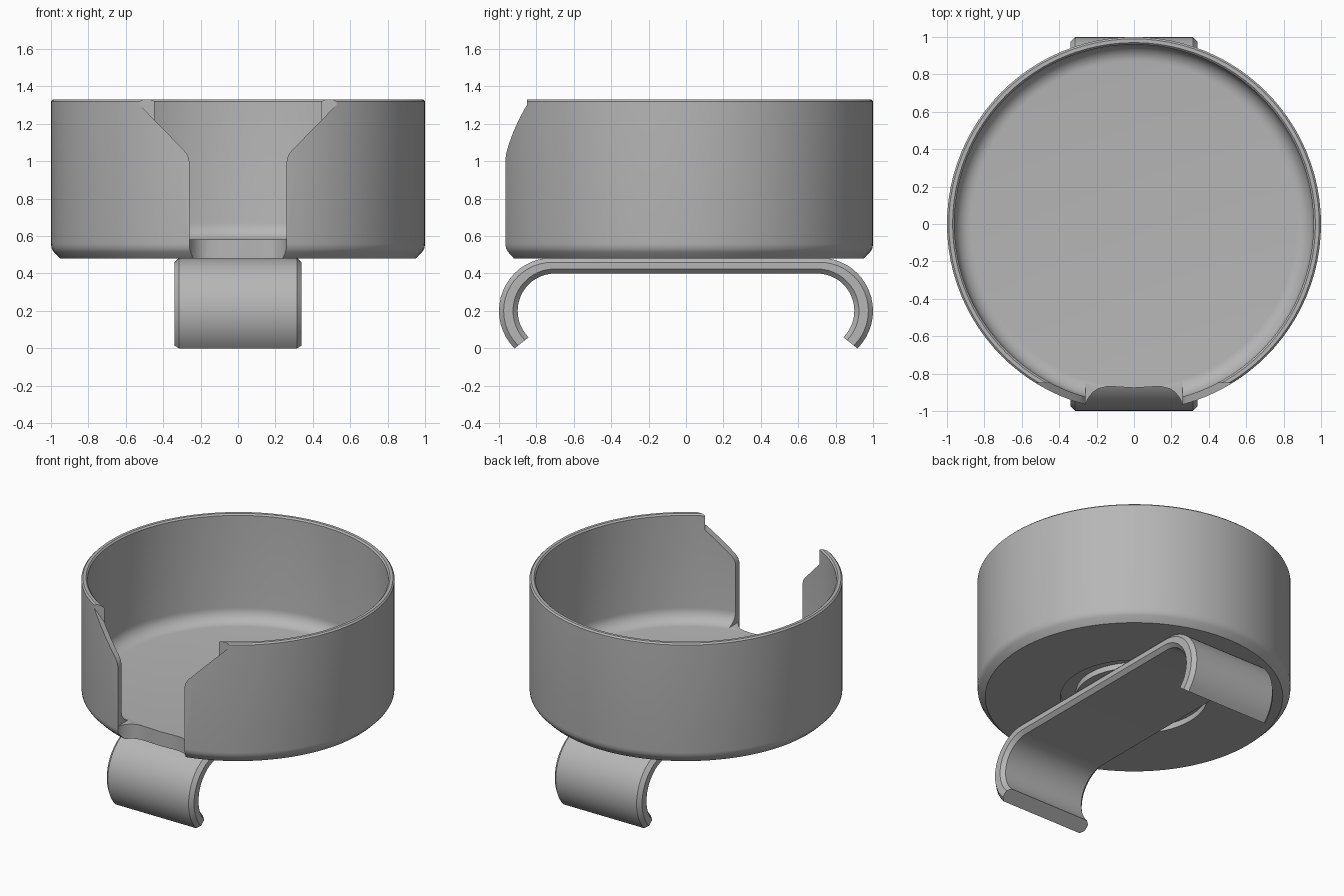
import bpy, bmesh, math
from mathutils import Vector, Matrix

if "Cube" in bpy.data.objects:
    bpy.data.objects.remove(bpy.data.objects["Cube"], do_unlink=True)

GREY = (0.47, 0.47, 0.47, 1)
grey = bpy.data.materials.new("plain_grey")
grey.use_nodes = True
grey.diffuse_color = GREY
grey.node_tree.nodes["Principled BSDF"].inputs["Base Color"].default_value = GREY


def finish(bm, name):
    bmesh.ops.recalc_face_normals(bm, faces=bm.faces)
    mesh = bpy.data.meshes.new(name)
    bm.to_mesh(mesh)
    bm.free()
    mesh.materials.append(grey)
    obj = bpy.data.objects.new(name, mesh)
    bpy.context.collection.objects.link(obj)
    return obj


def smooth(obj, degrees):
    bpy.ops.object.select_all(action='DESELECT')
    obj.select_set(True)
    bpy.context.view_layer.objects.active = obj
    bpy.ops.object.shade_smooth_by_angle(angle=math.radians(degrees))


def arc(cx, cz, r, start, end, steps):
    angles = [math.radians(start + (end - start) * i / steps) for i in range(steps + 1)]
    return [(cx + r * math.cos(a), cz + r * math.sin(a)) for a in angles]


def lathe(name, profile, steps=96):
    bm = bmesh.new()
    verts = [bm.verts.new((r, 0, z)) for r, z in profile]
    edges = [bm.edges.new(pair) for pair in zip(verts, verts[1:])]
    bmesh.ops.spin(bm, geom=verts + edges, cent=(0, 0, 0), axis=(0, 0, 1),
                   angle=math.tau, steps=steps)
    bmesh.ops.remove_doubles(bm, verts=bm.verts, dist=0.0005)
    return finish(bm, name)


def prism(name, points, offset):
    bm = bmesh.new()
    face = bm.faces.new([bm.verts.new(p) for p in points])
    new = bmesh.ops.extrude_face_region(bm, geom=[face])["geom"]
    bmesh.ops.translate(bm, vec=offset, verts=[v for v in new if isinstance(v, bmesh.types.BMVert)])
    return finish(bm, name)


def cut(obj, cutter):
    mod = obj.modifiers.new("cut", 'BOOLEAN')
    mod.operation = 'DIFFERENCE'
    mod.solver = 'EXACT'
    mod.object = cutter
    bpy.context.view_layer.objects.active = obj
    bpy.ops.object.modifier_apply(modifier=mod.name)
    bpy.data.objects.remove(cutter, do_unlink=True)


def mirrored(half):
    return half + [(-x, v) for x, v in reversed(half) if x > 0]


# Round cup: ring groove underneath, rounded foot, bevelled rim, filleted floor
profile = [(0, 0.48), (0.37, 0.48), (0.37, 0.52), (0.47, 0.52), (0.47, 0.48), (0.95, 0.48)]
profile += [(0.985, 0.515), (0.997, 0.535), (1, 0.56), (1, 1.32), (0.99, 1.33),
            (0.97, 1.33), (0.96, 1.32)]
profile += arc(0.87, 0.67, 0.09, 0, -90, 8) + [(0, 0.58)]
cup = lathe("cup", profile)

# Front opening that flares towards the rim
opening = mirrored([(0.26, 0.582), (0.26, 1.0), (0.268, 1.03), (0.285, 1.055), (0.52, 1.295),
                    (0.55, 1.318), (0.6, 1.331), (0.6, 1.4)])
cut(cup, prism("opening_cutter", [(x, -1.2, z) for x, z in opening], (0, 0.35, 0)))

# Scooped lip in the floor below the opening
lip = mirrored([(0.26, -1.2), (0.26, -0.965), (0.245, -0.93), (0.22, -0.9), (0.19, -0.88),
                (0.15, -0.87), (0.1, -0.87), (0, -0.876)])
cut(cup, prism("lip_cutter", [(x, y, 0.4) for x, y in lip], (0, 0, 0.195)))
smooth(cup, 30)

# Spring clip: a chamfered strip swept along a flat top with two curled ends
outer = arc(0.716, 0.2, 0.284, -45, 90, 18)
inner = arc(0.70, 0.2, 0.2, -45, 90, 18)
outer += [(-y, z) for y, z in reversed(outer)]
inner += [(-y, z) for y, z in reversed(inner)]
HALF, CHAMFER = 0.34, 0.025
bm = bmesh.new()
rings = []
for o, i in zip(outer, inner):
    o, i = Vector((0, *o)), Vector((0, *i))
    t = CHAMFER / (o - i).length
    section = [(HALF - CHAMFER, 0), (HALF, t), (HALF, 1 - t), (HALF - CHAMFER, 1)]
    section = mirrored(section)
    rings.append([bm.verts.new(o.lerp(i, k) + Vector((x, 0, 0))) for x, k in section])
for a, b in zip(rings, rings[1:]):
    for k in range(len(a)):
        n = (k + 1) % len(a)
        bm.faces.new((a[k], a[n], b[n], b[k]))
bm.faces.new(rings[0])
bm.faces.new(rings[-1])
smooth(finish(bm, "spring_clip"), 30)
